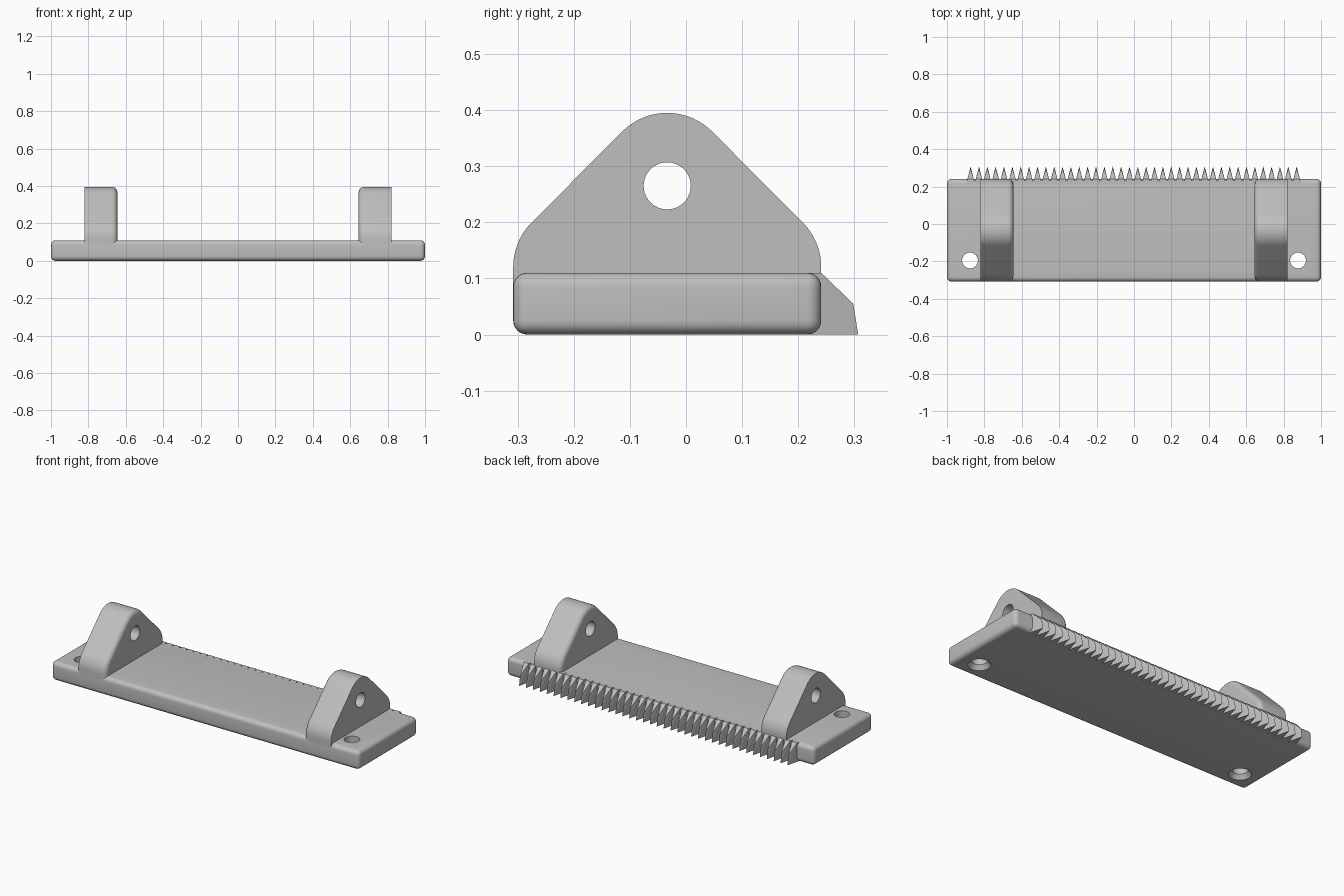
import bpy, bmesh, math
from mathutils import Matrix, Vector

if "Cube" in bpy.data.objects:
    bpy.data.objects.remove(bpy.data.objects["Cube"], do_unlink=True)

grey = bpy.data.materials.new("plain grey")
grey.use_nodes = True
colour = (0.52, 0.52, 0.52, 1)
grey.diffuse_color = colour
grey.node_tree.nodes["Principled BSDF"].inputs["Base Color"].default_value = colour

FRONT, BACK, TOP = -0.308, 0.241, 0.11
MID = (FRONT + BACK) / 2


def make_object(name, bm):
    bmesh.ops.recalc_face_normals(bm, faces=bm.faces)
    mesh = bpy.data.meshes.new(name)
    bm.to_mesh(mesh)
    bm.free()
    obj = bpy.data.objects.new(name, mesh)
    mesh.materials.append(grey)
    bpy.context.collection.objects.link(obj)
    return obj


def activate(obj):
    bpy.ops.object.select_all(action='DESELECT')
    obj.select_set(True)
    bpy.context.view_layer.objects.active = obj


def smooth(obj):
    activate(obj)
    bpy.ops.object.shade_smooth_by_angle(angle=math.radians(30))


def cut(obj, bm):
    """Subtract the cutter mesh and discard it."""
    cutter = make_object("cutter", bm)
    cutter.hide_render = True
    mod = obj.modifiers.new("hole", 'BOOLEAN')
    mod.operation, mod.solver, mod.object = 'DIFFERENCE', 'EXACT', cutter
    activate(obj)
    bpy.ops.object.modifier_apply(modifier=mod.name)
    bpy.data.objects.remove(cutter, do_unlink=True)


def loft(bm, rings):
    """Skin a list of closed point rings and cap both ends."""
    loops = [[bm.verts.new(p) for p in ring] for ring in rings]
    n = len(loops[0])
    for a, b in zip(loops, loops[1:]):
        for i in range(n):
            j = (i + 1) % n
            bm.faces.new((a[i], a[j], b[j], b[i]))
    bm.faces.new(loops[0])
    bm.faces.new(loops[-1])


def circle(x, y, z, r, n=40):
    return [(x + r * math.cos(math.tau * i / n), y + r * math.sin(math.tau * i / n), z)
            for i in range(n)]


# Base plate with rounded edges and two countersunk screw holes
bm = bmesh.new()
bmesh.ops.create_cube(bm, size=1, matrix=Matrix.Translation((0, MID, TOP / 2))
                      @ Matrix.Diagonal((2, BACK - FRONT, TOP, 1)))
bmesh.ops.bevel(bm, geom=bm.edges[:], offset=0.025, segments=6, profile=0.5, affect='EDGES')
plate = make_object("base_plate", bm)
bm = bmesh.new()
for x in (-0.877, 0.877):
    loft(bm, [circle(x, -0.195, z, r)
              for z, r in ((-0.01, 0.06), (0, 0.06), (0.025, 0.042), (0.15, 0.042))])
cut(plate, bm)
smooth(plate)


# Lugs: rounded triangular profile, filleted on the inner side
def lug_ring(x, inset):
    radius = 0.113
    pts = [(x, BACK - inset, 0.04)]
    for cy, cz, start, end in ((BACK - radius, 0.12, 0, 45), (MID, 0.282, 45, 135),
                               (FRONT + radius, 0.12, 135, 180)):
        steps = (end - start) // 5
        for i in range(steps + 1):
            a = math.radians(start + (end - start) * i / steps)
            pts.append((x, cy + (radius - inset) * math.cos(a),
                        cz + (radius - inset) * math.sin(a)))
    return pts + [(x, FRONT + inset, 0.04)]


for side, name in ((1, "left_lug"), (-1, "right_lug")):
    outer, inner, fillet = 0.82, 0.645, 0.028
    rings = [lug_ring(side * outer, 0)]
    for i in range(7):
        a = math.pi / 2 * i / 6
        rings.append(lug_ring(side * (inner + fillet * (1 - math.sin(a))),
                              fillet * (1 - math.cos(a))))
    bm = bmesh.new()
    loft(bm, rings)
    lug = make_object(name, bm)
    # Pivot hole through the lug
    bm = bmesh.new()
    bmesh.ops.create_cone(bm, cap_ends=True, segments=40, radius1=0.042, radius2=0.042, depth=0.5,
                          matrix=Matrix.Translation((side * 0.73, MID, 0.265))
                          @ Matrix.Rotation(math.pi / 2, 4, 'Y'))
    cut(lug, bm)
    smooth(lug)

# Row of pointed teeth along the back edge
COUNT, PITCH, ROOT, HALF = 40, 0.0447, 0.215, 0.0235
bm = bmesh.new()
for i in range(COUNT):
    x = (i - (COUNT - 1) / 2) * PITCH - 0.002
    shoulder = HALF * (0.307 - BACK) / (0.307 - ROOT)
    pts = [(x, 0.307, 0), (x, 0.298, 0.055)]
    for s in (-1, 1):
        pts += [(x + s * HALF, ROOT, 0), (x + s * HALF, ROOT, TOP),
                (x + s * shoulder, BACK, TOP)]
    verts = [bm.verts.new(Vector(p)) for p in pts]
    bmesh.ops.convex_hull(bm, input=verts)
make_object("teeth", bm)
